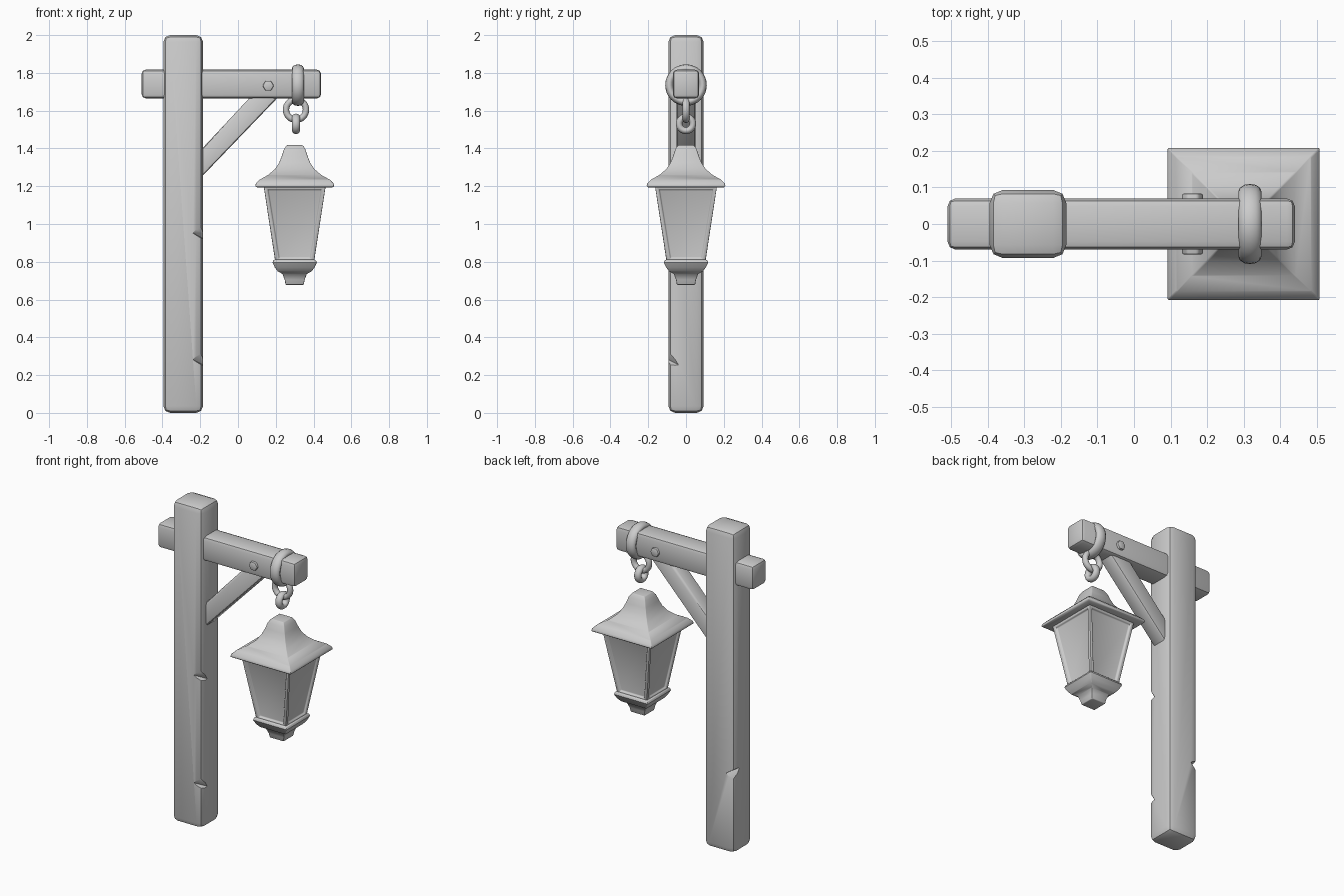
import bpy, bmesh, math
from mathutils import Vector

if "Cube" in bpy.data.objects:
    bpy.data.objects.remove(bpy.data.objects["Cube"])

def smooth(ob, angle=40):
    bpy.ops.object.select_all(action='DESELECT')
    ob.select_set(True)
    bpy.context.view_layer.objects.active = ob
    bpy.ops.object.shade_smooth_by_angle(angle=math.radians(angle))

def bevel(ob, width, segments=2):
    m = ob.modifiers.new("bevel", 'BEVEL')
    m.width, m.segments = width, segments
    m.limit_method, m.angle_limit = 'ANGLE', math.radians(30)

def apply_all(ob):
    bpy.context.view_layer.objects.active = ob
    for m in list(ob.modifiers):
        bpy.ops.object.modifier_apply(modifier=m.name)

def box(name, lo, hi, rot=(0, 0, 0)):
    lo, hi = Vector(lo), Vector(hi)
    bpy.ops.mesh.primitive_cube_add(size=1, location=(lo + hi) / 2, rotation=rot)
    ob = bpy.context.object
    ob.name = name
    ob.scale = hi - lo
    bpy.ops.object.transform_apply(location=False, rotation=False, scale=True)
    return ob

def from_bmesh(name, bm, loc=(0, 0, 0)):
    bmesh.ops.recalc_face_normals(bm, faces=bm.faces)
    me = bpy.data.meshes.new(name)
    bm.to_mesh(me)
    bm.free()
    ob = bpy.data.objects.new(name, me)
    ob.location = loc
    bpy.context.collection.objects.link(ob)
    return ob

# Post with rounded edges and a few worn chips
post = box("post", (-0.395, -0.093, 0), (-0.185, 0.093, 2.0))
bevel(post, 0.036)
apply_all(post)
cx, hx, hy = -0.29, 0.105, 0.093
for i, (sx, sy, z) in enumerate([(1, -1, 0.95), (1, -1, 0.28), (-1, 1, 0.5)]):
    c = Vector((cx + sx * (hx + 0.018), sy * (hy + 0.018), z))
    chip = box("chip_cutter_%d" % i, c - Vector((0.05, 0.05, 0.04)), c + Vector((0.05, 0.05, 0.04)),
               rot=(0.5, 0.35, math.pi / 4))
    m = post.modifiers.new("chip", 'BOOLEAN')
    m.operation, m.object, m.solver = 'DIFFERENCE', chip, 'EXACT'
    apply_all(post)
    bpy.data.objects.remove(chip)
smooth(post)

# Cross beam
beam = box("cross_beam", (-0.51, -0.07, 1.665), (0.44, 0.07, 1.817))
bevel(beam, 0.022)
apply_all(beam)
smooth(beam)

# Diagonal brace, extruded side profile
bm = bmesh.new()
profile = [(-0.25, 1.19), (0.25, 1.71), (0.11, 1.72), (-0.25, 1.335)]
face = bm.faces.new([bm.verts.new((x, -0.05, z)) for x, z in profile])
ext = bmesh.ops.extrude_face_region(bm, geom=[face])
for v in ext["geom"]:
    if isinstance(v, bmesh.types.BMVert):
        v.co.y = 0.05
brace = from_bmesh("brace", bm)
bevel(brace, 0.014)
apply_all(brace)
smooth(brace)

# Hexagonal bolt through the beam
bpy.ops.mesh.primitive_cylinder_add(vertices=6, radius=0.03, depth=0.168,
                                    location=(0.16, 0, 1.732), rotation=(math.pi / 2, math.pi / 6, 0))
bolt = bpy.context.object
bolt.name = "bolt"
bevel(bolt, 0.006)
apply_all(bolt)
smooth(bolt)

# Beam ring and chain links: name, z, major, minor, rotation, widening along the axis
links = [("beam_ring", 0.317, 1.735, 0.088, 0.022, (0, math.pi / 2, 0), 1.45),
         ("upper_link", 0.307, 1.605, 0.053, 0.017, (math.pi / 2, 0, 0), 1.1),
         ("lower_link", 0.307, 1.53, 0.036, 0.018, (0, math.pi / 2, 0), 1.2)]
for name, x, z, major, minor, rot, widen in links:
    bpy.ops.mesh.primitive_torus_add(major_segments=32, minor_segments=12, major_radius=major,
                                     minor_radius=minor, location=(x, 0, z), rotation=rot)
    ob = bpy.context.object
    ob.name = name
    ob.scale.z = widen
    smooth(ob, 60)

# Lantern parts: stacked square sections (half width, height)
def square_loft(name, sections, panes=False):
    bm = bmesh.new()
    rings = [[bm.verts.new((sx * h, sy * h, z)) for sx, sy in ((-1, -1), (1, -1), (1, 1), (-1, 1))]
             for h, z in sections]
    sides = []
    for a, b in zip(rings, rings[1:]):
        for i in range(4):
            j = (i + 1) % 4
            sides.append(bm.faces.new((a[i], a[j], b[j], b[i])))
    bm.faces.new(rings[0][::-1])
    bm.faces.new(rings[-1])
    bmesh.ops.recalc_face_normals(bm, faces=bm.faces)
    if panes:
        bmesh.ops.inset_individual(bm, faces=sides, thickness=0.026, depth=0)
        bmesh.ops.inset_individual(bm, faces=sides, thickness=0.008, depth=-0.012)
    return from_bmesh(name, bm, (0.3, 0, 0))

roof = square_loft("lantern_roof", [(0.15, 1.195), (0.198, 1.193), (0.209, 1.2), (0.205, 1.215),
                                    (0.185, 1.235), (0.14, 1.26), (0.105, 1.29), (0.082, 1.325),
                                    (0.068, 1.36), (0.057, 1.395), (0.043, 1.417)])
body = square_loft("lantern_body", [(0.102, 0.795), (0.164, 1.2)], panes=True)
base = square_loft("lantern_base", [(0.048, 0.678), (0.053, 0.705), (0.064, 0.735), (0.09, 0.75),
                                    (0.105, 0.77), (0.117, 0.795), (0.113, 0.808), (0.095, 0.815)])
for ob in (roof, body, base):
    bevel(ob, 0.004)
    ob.modifiers["bevel"].angle_limit = math.radians(50)
    apply_all(ob)
    smooth(ob)
